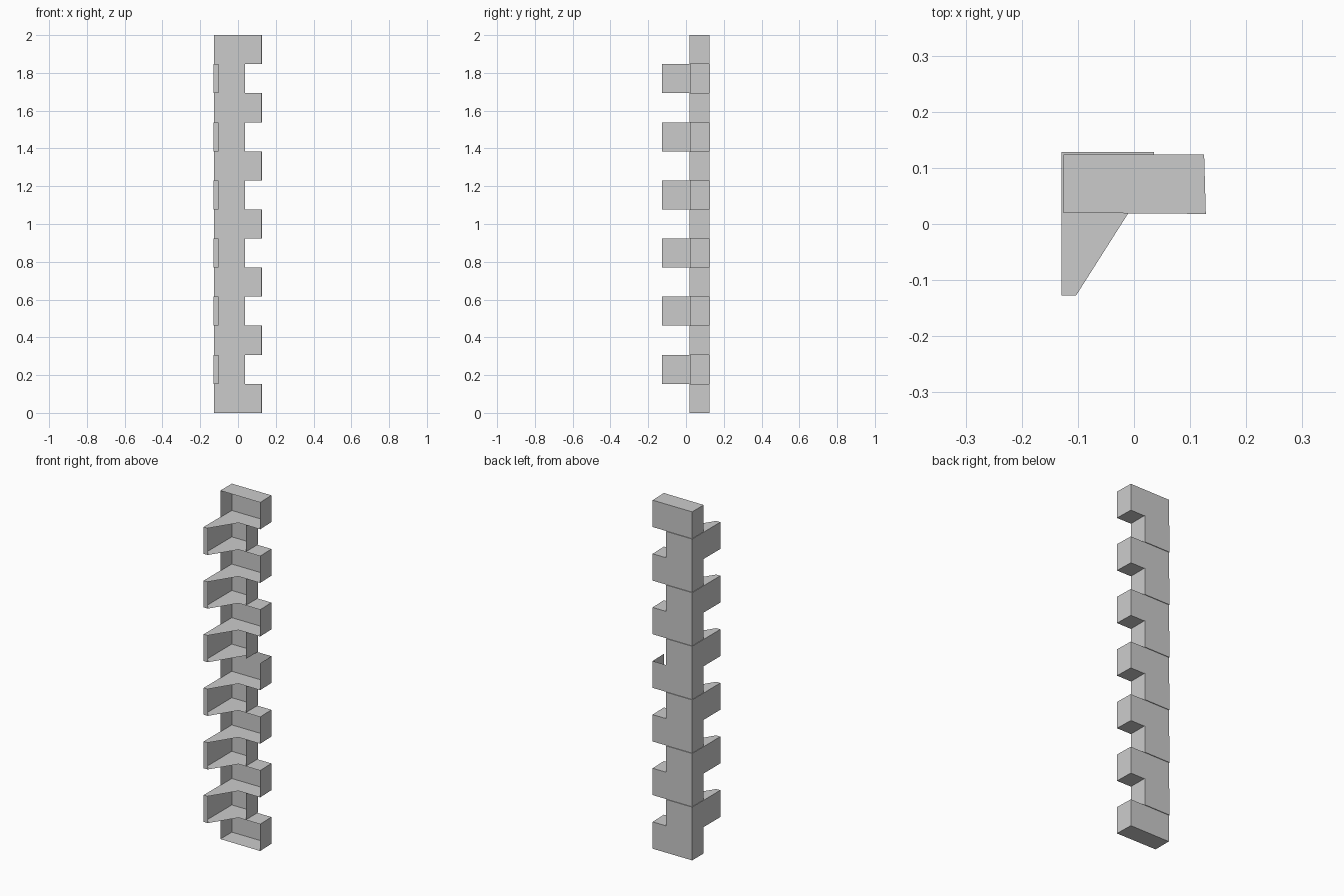
import bpy, bmesh

if "Cube" in bpy.data.objects:
    bpy.data.objects.remove(bpy.data.objects["Cube"])

COURSES = 13
H = 2.0 / COURSES

# Plan outlines, counter-clockwise; walls follow "wall", flat ends fill "cap"
LONG_WALL = [(0.128, 0.018), (0.125, 0.124), (-0.126, 0.124), (-0.126, 0.02)]
LONG_CAP = LONG_WALL
SHORT_WALL = [(0.036, 0.02), (0.036, 0.128), (-0.129, 0.128),
              (-0.129, -0.127), (-0.103, -0.127)]
SHORT_CAP = [(0.036, 0.092)] + SHORT_WALL[1:]


def stone(name, wall, cap, z0, z1, top=True):
    """Open-backed shell: outer walls plus thin top and bottom faces."""
    bm = bmesh.new()
    lo = [bm.verts.new((x, y, z0)) for x, y in wall]
    hi = [bm.verts.new((x, y, z1)) for x, y in wall]
    for i in range(len(wall) - 1):
        bm.faces.new((lo[i], lo[i + 1], hi[i + 1], hi[i]))
    bm.faces.new([bm.verts.new((x, y, z0)) for x, y in reversed(cap)])
    if top:
        bm.faces.new([bm.verts.new((x, y, z1)) for x, y in cap])
    bmesh.ops.remove_doubles(bm, verts=bm.verts, dist=1e-5)
    mesh = bpy.data.meshes.new(name)
    bm.to_mesh(mesh)
    bm.free()
    obj = bpy.data.objects.new(name, mesh)
    bpy.context.collection.objects.link(obj)
    return obj


# Alternate long and short corner stones up the wall edge
for i in range(COURSES):
    z0, z1 = i * H, (i + 1) * H
    if i % 2 == 0:
        # the middle long stone has an open top
        stone(f"long_corner_stone_{i}", LONG_WALL, LONG_CAP, z0, z1, top=(i != 6))
    else:
        stone(f"short_corner_stone_{i}", SHORT_WALL, SHORT_CAP, z0, z1)
